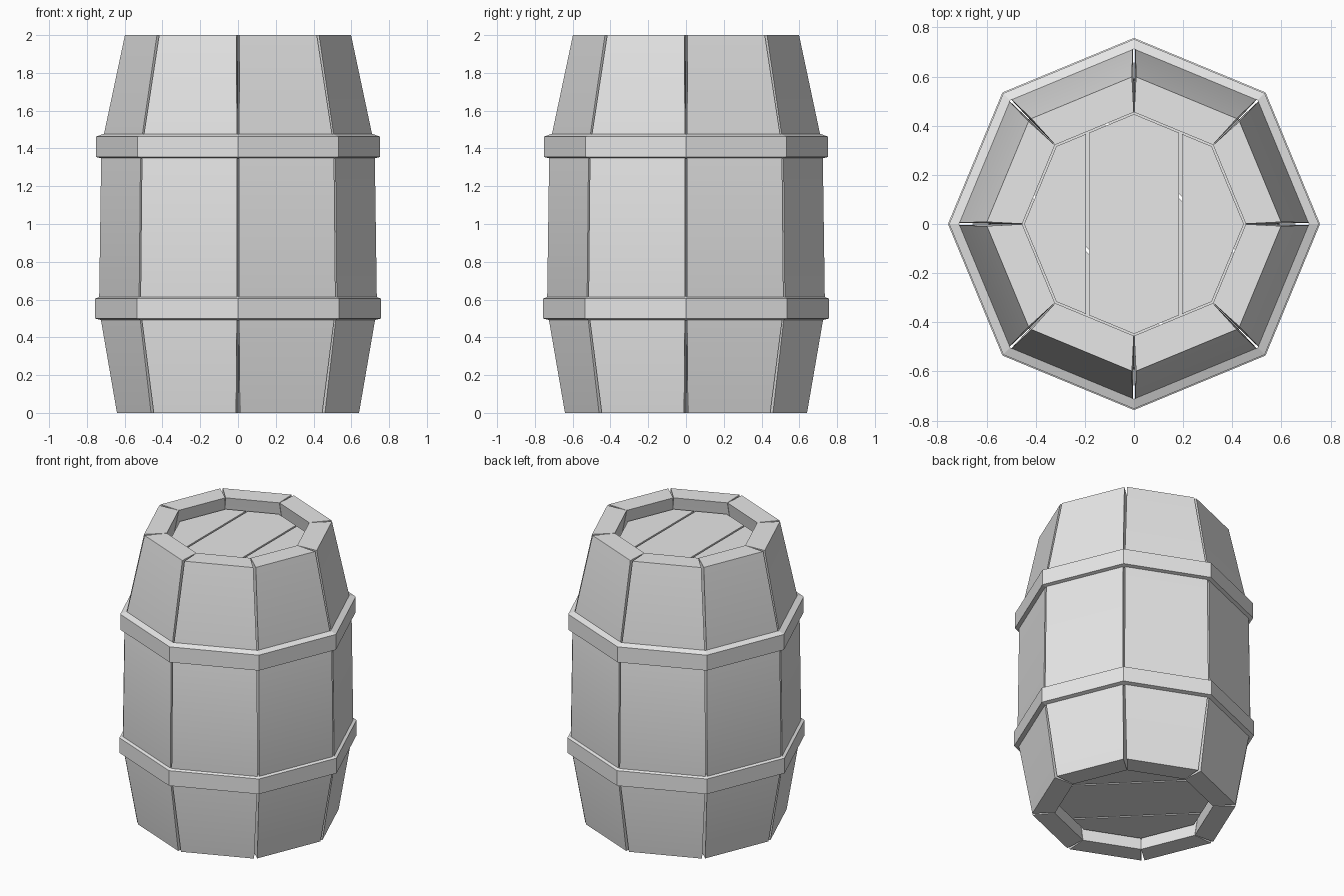
import bpy
import bmesh
from math import cos, sin, pi
from mathutils import Vector, Matrix

cube = bpy.data.objects.get("Cube")
if cube:
    bpy.data.objects.remove(cube, do_unlink=True)

SIDES = 8
STEP = 2 * pi / SIDES

grey = bpy.data.materials.new("plain_grey")
grey.use_nodes = True
grey.diffuse_color = (0.8, 0.8, 0.8, 1)
grey.node_tree.nodes["Principled BSDF"].inputs["Base Color"].default_value = (0.8, 0.8, 0.8, 1)


def ray(k):
    """Horizontal direction to corner k of the octagon."""
    return Vector((cos(k * STEP), sin(k * STEP), 0))


def finish(name, bm, smooth=False):
    bmesh.ops.recalc_face_normals(bm, faces=bm.faces[:])
    mesh = bpy.data.meshes.new(name)
    bm.to_mesh(mesh)
    bm.free()
    mesh.materials.append(grey)
    obj = bpy.data.objects.new(name, mesh)
    bpy.context.collection.objects.link(obj)
    if smooth:
        bpy.ops.object.select_all(action='DESELECT')
        obj.select_set(True)
        bpy.context.view_layer.objects.active = obj
        bpy.ops.object.shade_smooth_by_angle(angle=pi / 6)
    return obj


# Staves: height, outer radius, inner radius, half gap at the outer face
STAVE_ROWS = [(0, 0.645, 0.5, 0.011), (0.55, 0.738, 0.59, 0.006),
              (1.41, 0.726, 0.58, 0.006), (2, 0.602, 0.455, 0.009)]


def stave(k):
    bm = bmesh.new()
    along = (ray(k + 1) - ray(k)).normalized()
    rings = []
    for z, outer, inner, gap in STAVE_ROWS:
        up = Vector((0, 0, z))
        points = [ray(k) * outer + along * gap, ray(k + 1) * outer - along * gap,
                  ray(k + 1) * inner - along * 0.001, ray(k) * inner + along * 0.001]
        rings.append([bm.verts.new(p + up) for p in points])
    for low, high in zip(rings, rings[1:]):
        for i in range(4):
            j = (i + 1) % 4
            bm.faces.new((low[i], low[j], high[j], high[i]))
    bm.faces.new(rings[0])
    bm.faces.new(rings[-1])
    finish(f"stave_{k + 1}", bm, smooth=True)


for k in range(SIDES):
    stave(k)


# Hoops: octagonal bands with slightly sloping upper and lower edges
def hoop(name, bottom, top, radius):
    profile = [(radius - 0.04, bottom), (radius, bottom + 0.01),
               (radius, top - 0.015), (radius - 0.04, top)]
    bm = bmesh.new()
    rings = [[bm.verts.new(ray(k) * r + Vector((0, 0, z))) for r, z in profile]
             for k in range(SIDES)]
    for k in range(SIDES):
        a, b = rings[k], rings[(k + 1) % SIDES]
        for i in range(4):
            j = (i + 1) % 4
            bm.faces.new((a[i], b[i], b[j], a[j]))
    finish(name, bm)


hoop("lower_hoop", 0.49, 0.62, 0.757)
hoop("upper_hoop", 1.345, 1.477, 0.752)


# Heads: an octagonal disc sliced into three planks
def plank(name, radius, bottom, top, left, right, turn):
    bm = bmesh.new()
    bmesh.ops.create_cone(bm, cap_ends=True, segments=SIDES, radius1=radius,
                          radius2=radius, depth=top - bottom,
                          matrix=Matrix.Translation((0, 0, (top + bottom) / 2)))
    for x, side in ((left, -1), (right, 1)):
        cut = bmesh.ops.bisect_plane(bm, geom=bm.verts[:] + bm.edges[:] + bm.faces[:],
                                     plane_co=(x, 0, 0), plane_no=(side, 0, 0),
                                     clear_outer=True)
        edges = [e for e in cut["geom_cut"] if isinstance(e, bmesh.types.BMEdge)]
        if edges:
            bmesh.ops.holes_fill(bm, edges=edges)
    bmesh.ops.rotate(bm, verts=bm.verts[:], matrix=Matrix.Rotation(turn, 3, 'Z'))
    finish(name, bm)


def head(name, radius, bottom, top, seam, turn=0):
    gap = 0.006
    spans = [(-1, -seam - gap), (-seam + gap, seam - gap), (seam + gap, 1)]
    for i, (left, right) in enumerate(spans):
        plank(f"{name}_plank_{i + 1}", radius, bottom, top, left, right, turn)


head("top_head", 0.447, 1.87, 1.925, 0.19)
head("bottom_head", 0.493, 0.075, 0.13, 0.21, STEP)
